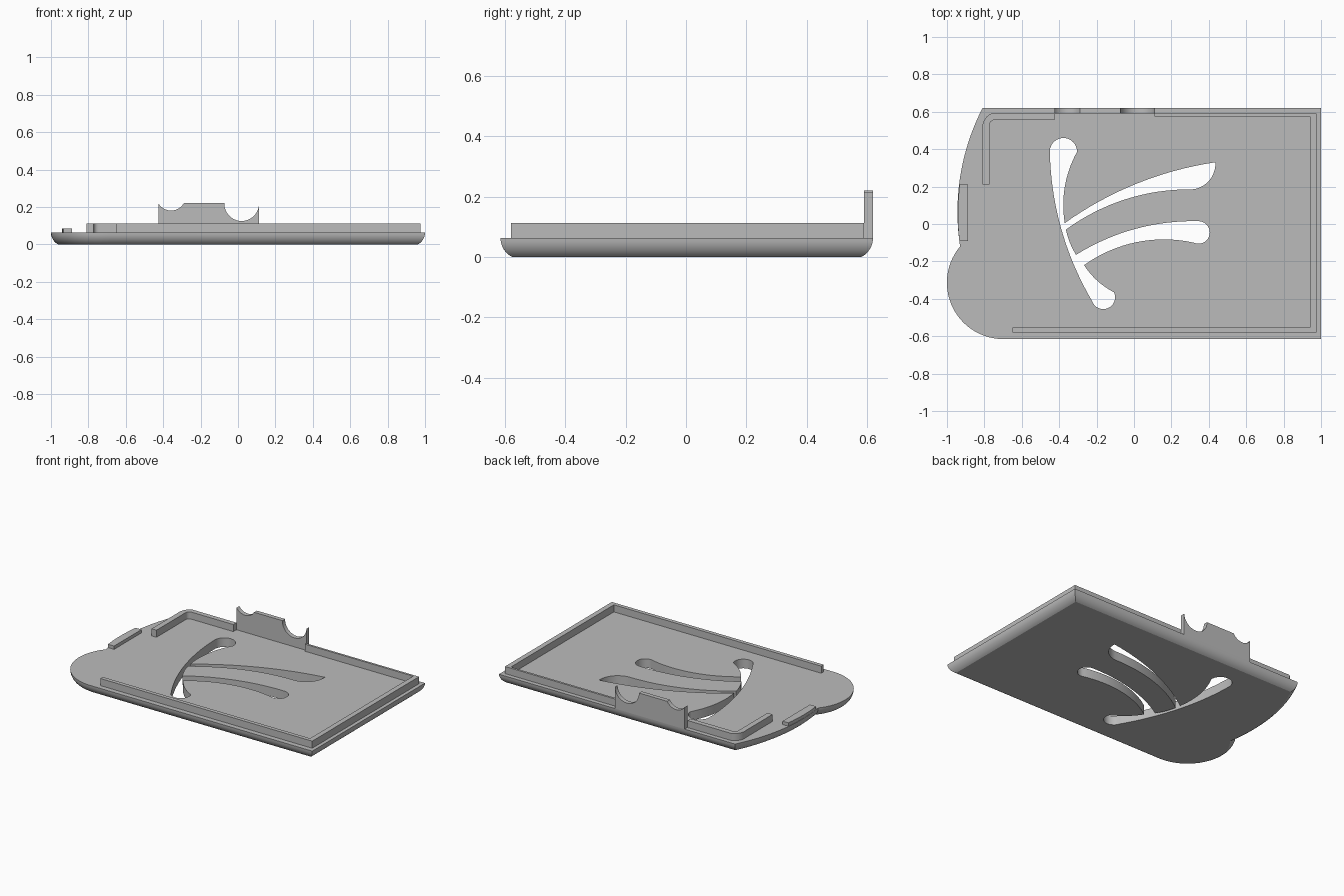
import bpy, bmesh, math
from mathutils import Vector

if "Cube" in bpy.data.objects:
    bpy.data.objects.remove(bpy.data.objects["Cube"])

TOP = 0.063          # plate thickness
RIM = 0.112          # height of the locating rims

grey = bpy.data.materials.new("plain grey")
grey.use_nodes = True
grey.diffuse_color = (0.5, 0.5, 0.5, 1)
grey.node_tree.nodes["Principled BSDF"].inputs["Base Color"].default_value = (0.5, 0.5, 0.5, 1)


def arc(a, b, c, n=16):
    """Points on the circle through a, b, c, leaving out c so arcs chain."""
    a, b, c = complex(*a), complex(*b), complex(*c)
    w = (c - a) / (b - a)
    o = a + (b - a) * (w - abs(w) ** 2) / (2j * w.imag)
    q = (c - o) / (a - o)
    sweep = math.atan2(q.imag, q.real) % math.tau
    if w.imag < 0:
        sweep -= math.tau
    pts = []
    for i in range(n):
        t = sweep * i / n
        p = o + (a - o) * complex(math.cos(t), math.sin(t))
        pts.append((p.real, p.imag))
    return pts


def inset(pts, d):
    """Move a counter-clockwise outline inwards by d with mitred corners."""
    out = []
    for i, p in enumerate(pts):
        p, q, r = Vector(p), Vector(pts[i - 1]), Vector(pts[(i + 1) % len(pts)])
        u, v = (p - q).normalized(), (r - p).normalized()
        n1, n2 = Vector((-u.y, u.x)), Vector((-v.y, v.x))
        out.append(p + (n1 + n2) * d / (1 + n1.dot(n2)))
    return out


def loft(name, rings):
    """Closed solid through a stack of matching rings of 3D points."""
    bm = bmesh.new()
    loops = [[bm.verts.new(p) for p in ring] for ring in rings]
    bm.faces.new(loops[0])
    bm.faces.new(loops[-1])
    for lo, hi in zip(loops, loops[1:]):
        for i in range(len(lo)):
            bm.faces.new((lo[i - 1], lo[i], hi[i], hi[i - 1]))
    bmesh.ops.recalc_face_normals(bm, faces=bm.faces)
    me = bpy.data.meshes.new(name)
    bm.to_mesh(me)
    bm.free()
    me.materials.append(grey)
    ob = bpy.data.objects.new(name, me)
    bpy.context.collection.objects.link(ob)
    return ob


def prism(name, pts, z0, z1):
    return loft(name, [[(x, y, z) for x, y in pts] for z in (z0, z1)])


def smooth(ob):
    bpy.ops.object.select_all(action="DESELECT")
    ob.select_set(True)
    bpy.context.view_layer.objects.active = ob
    bpy.ops.object.shade_smooth_by_angle(angle=math.radians(20))


# Base plate with a rounded underside edge
left_edge = arc((-0.81, 0.62), (-0.923, 0.29), (-0.93, -0.12), 20)
outline = left_edge + arc((-0.93, -0.12), (-1, -0.3), (-0.685, -0.615), 28)
outline += [(-0.685, -0.615), (1, -0.615), (1, 0.62)]
R = 0.071
end = math.asin(TOP / R)
rings = []
for i in range(7):
    t = end * i / 6
    ring = inset(outline, R * (1 - math.cos(t)))
    rings.append([(x, y, TOP - R * math.sin(t)) for x, y in ring])
plate = loft("base_plate", rings)

# Branching slot: curved stem with two arms
slot = arc((-0.45, 0.39), (-0.396, 0), (-0.225, -0.41), 24)
slot += arc((-0.225, -0.41), (-0.16, -0.455), (-0.107, -0.365))
slot += arc((-0.107, -0.365), (-0.2, -0.3), (-0.267, -0.22), 8)
slot += arc((-0.267, -0.22), (0, -0.1), (0.32, -0.1))
slot += arc((0.32, -0.1), (0.405, -0.04), (0.35, 0.015))
slot += arc((0.35, 0.015), (0, -0.028), (-0.31, -0.165))
slot += arc((-0.31, -0.165), (-0.343, -0.1), (-0.364, -0.03), 4)
slot += arc((-0.364, -0.03), (-0.02, 0.14), (0.31, 0.185))
slot += arc((0.31, 0.185), (0.4, 0.23), (0.435, 0.33), 10)
slot += arc((0.435, 0.33), (0, 0.21), (-0.37, 0.005))
slot += arc((-0.37, 0.005), (-0.364, 0.23), (-0.305, 0.385))
slot += arc((-0.305, 0.385), (-0.375, 0.46), (-0.45, 0.39))
cutter = prism("slot_cutter", slot, -0.1, 0.2)
cutter.hide_render = True
cut = plate.modifiers.new("slot", "BOOLEAN")
cut.object = cutter
cut.solver = "EXACT"
bpy.context.view_layer.objects.active = plate
bpy.ops.object.modifier_apply(modifier="slot")
bpy.data.objects.remove(cutter)
smooth(plate)

# Main rim along the front, left side and back
prism("main_rim", [(-0.65, -0.58), (0.975, -0.58), (0.975, 0.59), (0.11, 0.59),
                   (0.11, 0.575), (0.94, 0.575), (0.94, -0.553), (-0.65, -0.553)], TOP, RIM)

# Corner rim with a rounded bend
corner = [(-0.425, 0.59)] + arc((-0.765, 0.59), (-0.798, 0.56), (-0.81, 0.5), 8)
corner += [(-0.81, 0.5), (-0.81, 0.21), (-0.772, 0.21)]
corner += arc((-0.772, 0.53), (-0.765, 0.548), (-0.745, 0.556), 5)
corner += [(-0.745, 0.556), (-0.425, 0.556)]
smooth(prism("corner_rim", corner, TOP, RIM))

# Low ledge following the curved right edge
ledge = arc((-0.932, 0.21), (-0.942, 0.06), (-0.934, -0.09), 8)
ledge += [(-0.934, -0.09), (-0.887, -0.09), (-0.887, 0.21)]
smooth(prism("edge_ledge", ledge, TOP, 0.086))

# Upright back tab with two round notches
tab = [(0.112, TOP)] + arc((0.112, 0.213), (0.02, 0.125), (-0.073, 0.22), 24)
tab += [(-0.073, 0.22)] + arc((-0.29, 0.22), (-0.353, 0.181), (-0.424, 0.216), 14)
tab += [(-0.424, 0.216), (-0.424, TOP)]
smooth(loft("back_tab", [[(x, y, z) for x, z in tab] for y in (0.59, 0.62)]))
